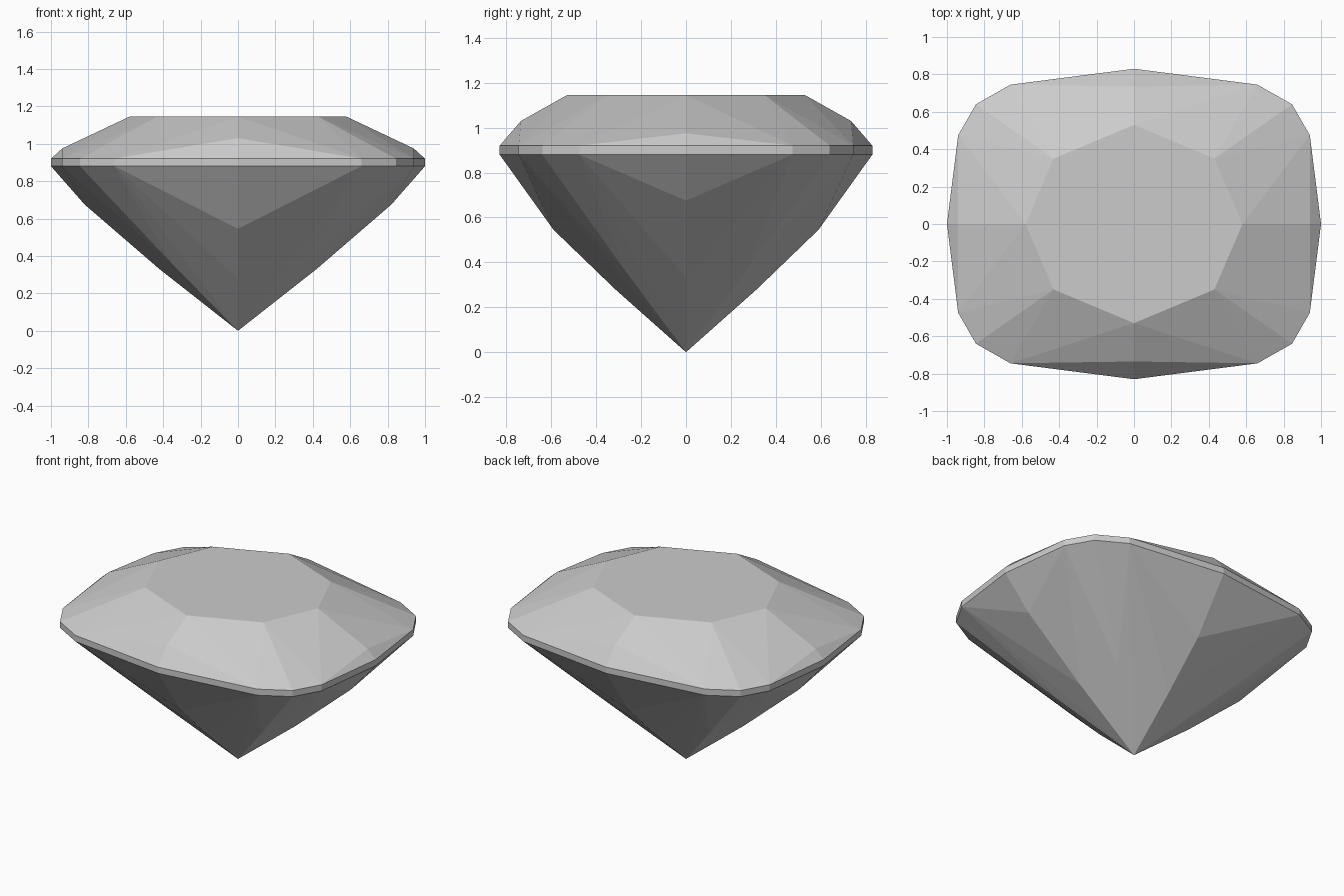
import bpy, bmesh

cube = bpy.data.objects.get("Cube")
if cube:
    bpy.data.objects.remove(cube)

SEAM_TOP, SEAM_LOW, TABLE = 0.92, 0.88, 1.145

mat = bpy.data.materials.new("pale_grey_gem")
mat.use_nodes = True
grey = (0.6, 0.6, 0.6, 1)
mat.diffuse_color = grey
mat.node_tree.nodes["Principled BSDF"].inputs["Base Color"].default_value = grey


def mirrored(points):
    """Mirror points of one quadrant into all four."""
    return {(sx * x or 0.0, sy * y or 0.0, z) for x, y, z in points
            for sx in (1, -1) for sy in (1, -1)}


def faceted_part(name, points, open_levels):
    """Convex faceted shell, left open at the seams to its neighbours."""
    bm = bmesh.new()
    for p in sorted(mirrored(points)):
        bm.verts.new(p)
    bmesh.ops.convex_hull(bm, input=bm.verts[:])
    caps = [f for f in bm.faces
            if any(all(abs(v.co.z - z) < 1e-4 for v in f.verts) for z in open_levels)]
    bmesh.ops.delete(bm, geom=caps, context='FACES')
    bmesh.ops.dissolve_limit(bm, angle_limit=0.005, verts=bm.verts[:], edges=bm.edges[:])
    bm.normal_update()
    mesh = bpy.data.meshes.new(name)
    bm.to_mesh(mesh)
    bm.free()
    mesh.materials.append(mat)
    obj = bpy.data.objects.new(name, mesh)
    bpy.context.collection.objects.link(obj)
    return obj


# Cushion outline, one quadrant
outline = [(1, 0), (0.94, 0.475), (0.845, 0.64), (0.66, 0.745), (0, 0.83)]
upper = [(x, y, SEAM_TOP) for x, y in outline]
lower = [(x, y, SEAM_LOW) for x, y in outline]

# Crown: octagonal table and four raised side points
table = [(0.58, 0, TABLE), (0.43, 0.35, TABLE), (0, 0.53, TABLE)]
crown_points = [(0.94, 0, 0.975), (0, 0.735, 1.03)]
faceted_part("crown", upper + table + crown_points, [SEAM_TOP])

# Girdle band
faceted_part("girdle", upper + lower, [SEAM_TOP, SEAM_LOW])

# Pavilion: side breaks, lower ring and pointed culet
side_breaks = [(0.82, 0, 0.675), (0, 0.59, 0.545)]
lower_ring = [(0.42, 0, 0.33), (0.355, 0.27, 0.362), (0, 0.315, 0.28)]
faceted_part("pavilion", lower + side_breaks + lower_ring + [(0, 0, 0)], [SEAM_LOW])
